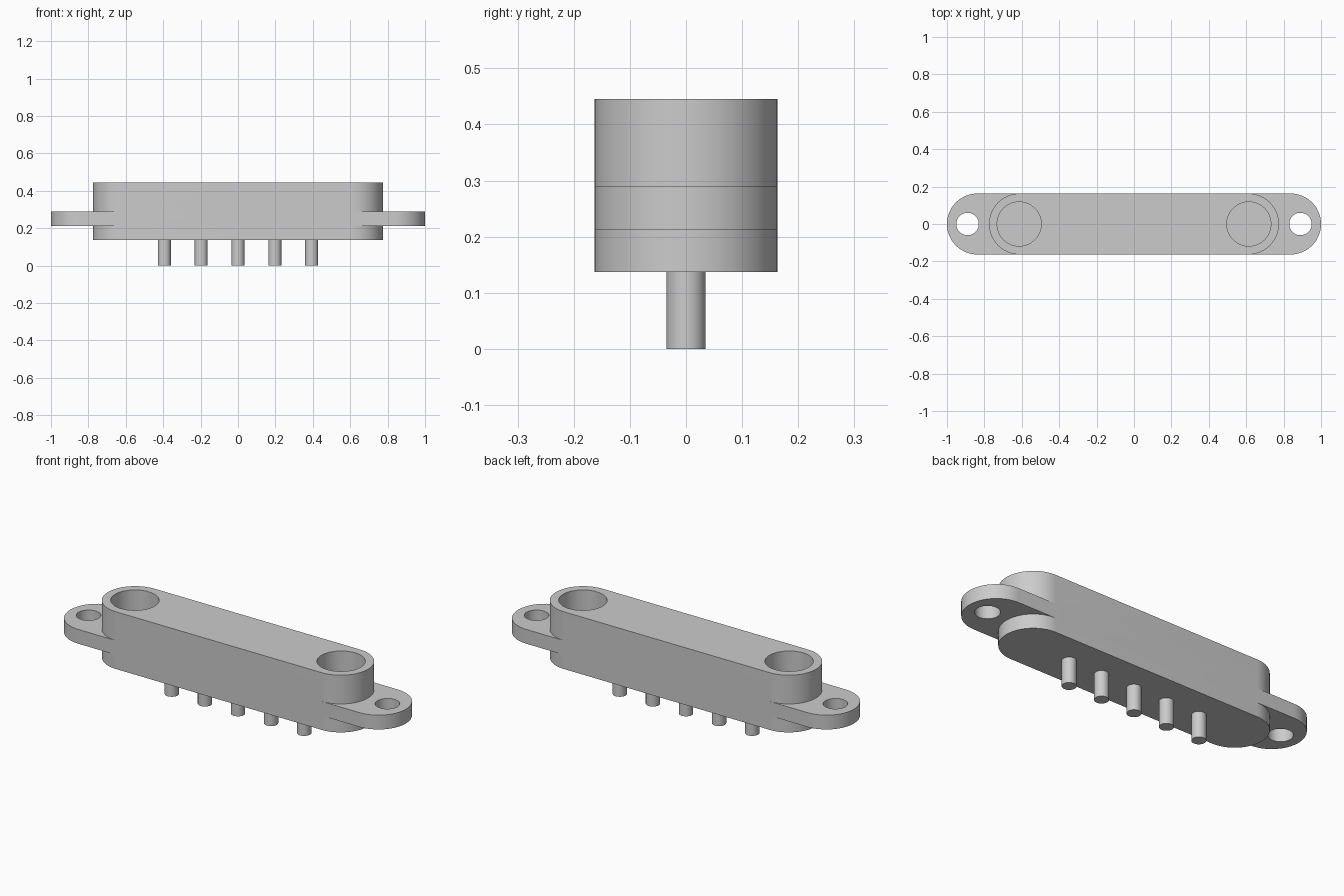
import bpy
import bmesh
from math import cos, sin, pi

cube = bpy.data.objects.get("Cube")
if cube:
    bpy.data.objects.remove(cube, do_unlink=True)

grey = bpy.data.materials.new("plain grey")
grey.use_nodes = True
grey.diffuse_color = (0.6, 0.6, 0.6, 1)
grey.node_tree.nodes["Principled BSDF"].inputs["Base Color"].default_value = (0.6, 0.6, 0.6, 1)

RADIUS = 0.163


def prism(name, outline, bottom, top):
    """Extrude a closed xy outline between two heights."""
    bm = bmesh.new()
    face = bm.faces.new([bm.verts.new((x, y, bottom)) for x, y in outline])
    side = bmesh.ops.extrude_face_region(bm, geom=[face])
    verts = [v for v in side["geom"] if isinstance(v, bmesh.types.BMVert)]
    bmesh.ops.translate(bm, verts=verts, vec=(0, 0, top - bottom))
    bmesh.ops.recalc_face_normals(bm, faces=bm.faces)
    mesh = bpy.data.meshes.new(name)
    bm.to_mesh(mesh)
    bm.free()
    mesh.materials.append(grey)
    obj = bpy.data.objects.new(name, mesh)
    bpy.context.collection.objects.link(obj)
    return obj


def circle(x, radius, count=64):
    return [(x + radius * cos(2 * pi * i / count), radius * sin(2 * pi * i / count))
            for i in range(count)]


def stadium(half_length, radius, count=32):
    """Long outline with a half circle at each end."""
    centre = half_length - radius
    right = [(centre + radius * cos(pi * i / count - pi / 2),
              radius * sin(pi * i / count - pi / 2)) for i in range(count + 1)]
    return right + [(-x, -y) for x, y in right]


def boolean(target, tool, operation):
    mod = target.modifiers.new(operation.lower(), "BOOLEAN")
    mod.operation = operation
    mod.solver = "EXACT"
    mod.object = tool
    bpy.context.view_layer.objects.active = target
    bpy.ops.object.modifier_apply(modifier=mod.name)
    bpy.data.objects.remove(tool, do_unlink=True)


def smooth(obj):
    bpy.ops.object.select_all(action="DESELECT")
    obj.select_set(True)
    bpy.context.view_layer.objects.active = obj
    bpy.ops.object.shade_smooth_by_angle(angle=pi / 6)


# Housing with a mounting flange around its middle
housing = prism("housing", stadium(0.775, RADIUS), 0.137, 0.445)
flange = prism("mounting_flange", stadium(1.0, RADIUS), 0.213, 0.29)
boolean(housing, flange, "UNION")

# Blind round pockets in the top and screw holes through the flange
for side in (-1, 1):
    boolean(housing, prism("pocket_cutter", circle(side * 0.614, 0.118), 0.2, 0.6), "DIFFERENCE")
    boolean(housing, prism("screw_cutter", circle(side * 0.89, 0.06), 0.1, 0.4), "DIFFERENCE")
smooth(housing)

# Row of contact pins under the housing
for i in range(5):
    smooth(prism(f"contact_pin_{i + 1}", circle((i - 2) * 0.197, 0.035, 32), 0, 0.139))
